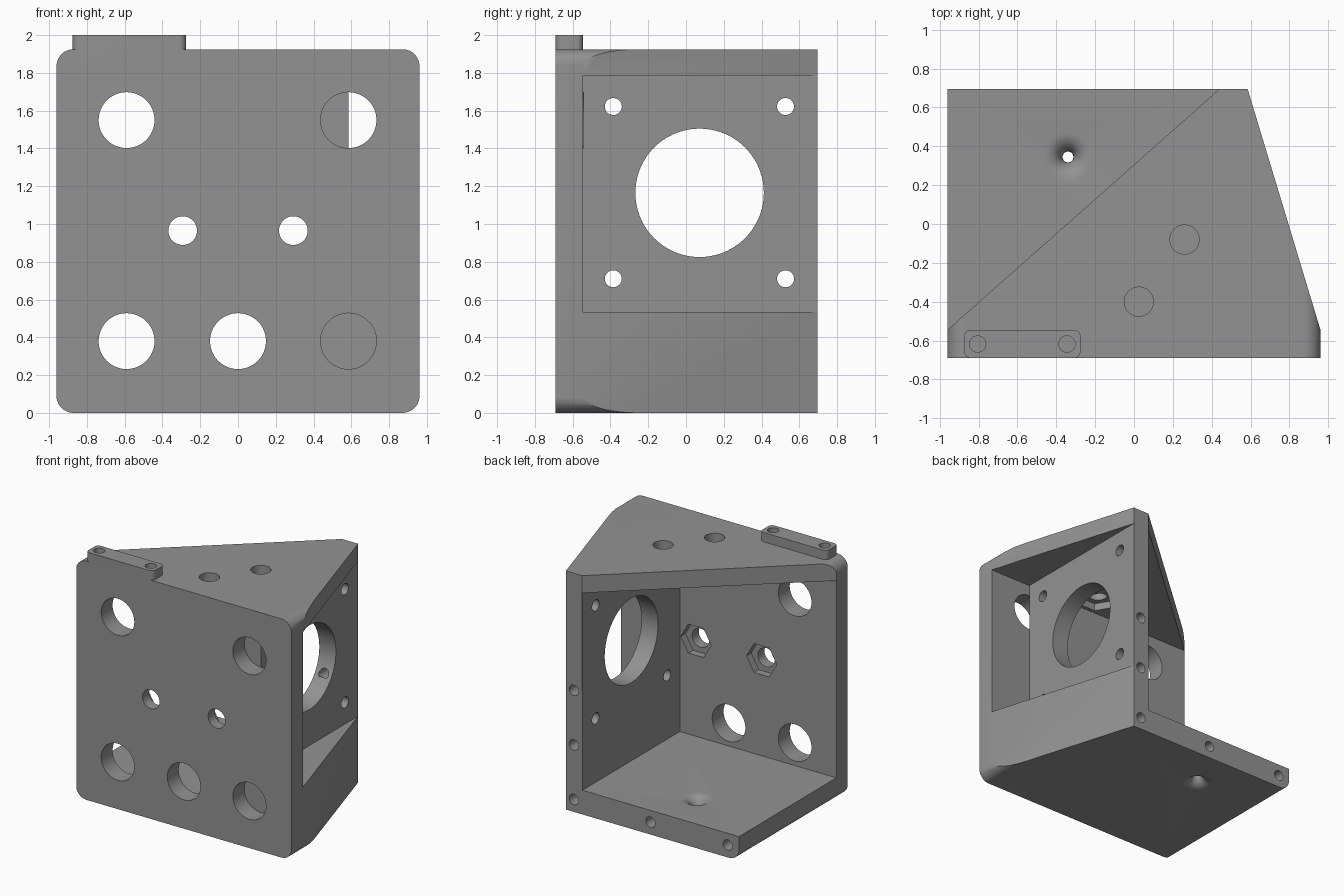
import bpy, bmesh, math
from mathutils import Vector

if "Cube" in bpy.data.objects:
    bpy.data.objects.remove(bpy.data.objects["Cube"])

grey = bpy.data.materials.new("plain grey")
grey.diffuse_color = (0.29, 0.29, 0.29, 1)
grey.use_nodes = True
grey.node_tree.nodes["Principled BSDF"].inputs["Base Color"].default_value = grey.diffuse_color


def mesh_object(name, bm):
    bmesh.ops.recalc_face_normals(bm, faces=bm.faces)
    me = bpy.data.meshes.new(name)
    bm.to_mesh(me)
    bm.free()
    me.materials.append(grey)
    ob = bpy.data.objects.new(name, me)
    bpy.context.collection.objects.link(ob)
    return ob


def prism(name, pts, axis, lo, hi):
    """Extrude a 2D outline along an axis: x uses (y,z), y uses (x,z), z uses (x,y)."""
    place = {"x": lambda a, b, d: (d, a, b), "y": lambda a, b, d: (a, d, b),
             "z": lambda a, b, d: (a, b, d)}[axis]
    bm = bmesh.new()
    face = bm.faces.new([bm.verts.new(place(a, b, lo)) for a, b in pts])
    ext = bmesh.ops.extrude_face_region(bm, geom=[face])
    moved = [v for v in ext["geom"] if isinstance(v, bmesh.types.BMVert)]
    bmesh.ops.translate(bm, verts=moved, vec=Vector(place(0, 0, hi - lo)))
    return mesh_object(name, bm)


def ring(c, r, n=48):
    return [(c[0] + r * math.cos(2 * math.pi * i / n),
             c[1] + r * math.sin(2 * math.pi * i / n)) for i in range(n)]


def rounded(x0, x1, y0, y1, r, n=10):
    pts = []
    for k, (cx, cy) in enumerate([(x1 - r, y1 - r), (x0 + r, y1 - r),
                                  (x0 + r, y0 + r), (x1 - r, y0 + r)]):
        for i in range(n + 1):
            a = math.pi / 2 * (k + i / n)
            pts.append((cx + r * math.cos(a), cy + r * math.sin(a)))
    return pts


def rect(x0, x1, y0, y1):
    return [(x0, y0), (x1, y0), (x1, y1), (x0, y1)]


def combine(ob, tool, op="DIFFERENCE"):
    mod = ob.modifiers.new("cut", "BOOLEAN")
    mod.operation, mod.solver, mod.object = op, "EXACT", tool
    bpy.context.view_layer.objects.active = ob
    bpy.ops.object.modifier_apply(modifier=mod.name)
    bpy.data.objects.remove(tool, do_unlink=True)


F, B, P = -0.69, 0.695, -0.545      # front face, back face, back of front plate
WI, WO = 0.437, 0.585               # inner and outer face of the side wall
FLOOR, ROOF, H = 0.195, 1.785, 1.925

# Tapered block with rounded long edges
body = prism("bracket_body", [(-0.96, F), (0.96, F), (0.96, P), (WO, B), (-0.96, B)], "z", -0.1, 2.1)
combine(body, prism("edges", rounded(-0.961, 0.961, 0, H, 0.09), "y", -1, 1), "INTERSECT")

# Open inside, diagonal top edge and outer motor recess
combine(body, prism("inside", rect(-1.2, WI, FLOOR, ROOF), "y", P, 1))
combine(body, prism("diagonal", [(-1.1, -0.669), (1.0, 1.191), (-1.1, 1.191)], "z", 1.0, 3))
combine(body, prism("recess", rect(WO, 1.2, 0.535, ROOF), "y", P, 1))

# Switch tab on the top edge
combine(body, prism("tab", rounded(-0.875, -0.275, F, P, 0.035, 6), "z", 1.8, 2.0), "UNION")
for x in (-0.805, -0.345):
    combine(body, prism("hole", ring((x, -0.618), 0.042, 32), "z", 1.72, 2.2))

# Front plate holes; the bolt holes have hexagonal nut seats behind
for c in ((-0.59, 1.55), (0.585, 1.55), (-0.59, 0.38), (0, 0.38), (0.585, 0.38)):
    combine(body, prism("hole", ring(c, 0.148), "y", -1, P if c == (0.585, 0.38) else P + 0.002))
for x in (-0.293, 0.293):
    combine(body, prism("hole", ring((x, 0.965), 0.076), "y", -1, -0.4))
    combine(body, prism("nut_seat", ring((x, 0.965), 0.135, 6), "y", P - 0.06, -0.4))

# Top plate bolt holes with nut seats underneath
for c in ((0.26, -0.08), (0.025, -0.4)):
    combine(body, prism("hole", ring(c, 0.075), "z", 1.6, 2.2))
    combine(body, prism("nut_seat", ring(c, 0.135, 6), "z", 1.6, ROOF + 0.06))

# Motor opening and its four screw holes in the side wall
combine(body, prism("hole", ring((0.072, 1.165), 0.34, 72), "x", 0.3, 0.75))
for y in (-0.385, 0.527):
    for z in (0.71, 1.622):
        combine(body, prism("hole", ring((y, z), 0.045, 32), "x", 0.3, 0.75))

# Blind screw holes in the back edges
for c in ((0.513, 0.1), (0.513, 0.54), (0.513, 0.98), (-0.17, 0.1), (-0.86, 0.1)):
    combine(body, prism("hole", ring(c, 0.042, 32), "y", B - 0.35, 1))

# Filament hole in the floor, flared like an hourglass
bm = bmesh.new()
half, throat, n, m = FLOOR / 2, 0.028, 48, 16
prof = [(throat + half * (1 - math.cos(a)), half + half * math.sin(a))
        for a in (math.pi * (i / m - 0.5) for i in range(m + 1))]
prof = [(prof[0][0], -0.05)] + prof + [(prof[-1][0], FLOOR + 0.05)]
rows = [[bm.verts.new((x, y, z)) for x, y in ring((-0.34, 0.345), r, n)] for r, z in prof]
for a, b in zip(rows, rows[1:]):
    for i in range(n):
        bm.faces.new((a[i], a[(i + 1) % n], b[(i + 1) % n], b[i]))
bm.faces.new(rows[0])
bm.faces.new(rows[-1])
combine(body, mesh_object("flare", bm))

# Smooth round walls, keep the edges sharp
bpy.ops.object.select_all(action="DESELECT")
body.select_set(True)
bpy.context.view_layer.objects.active = body
bpy.ops.object.shade_smooth_by_angle(angle=math.radians(30))
